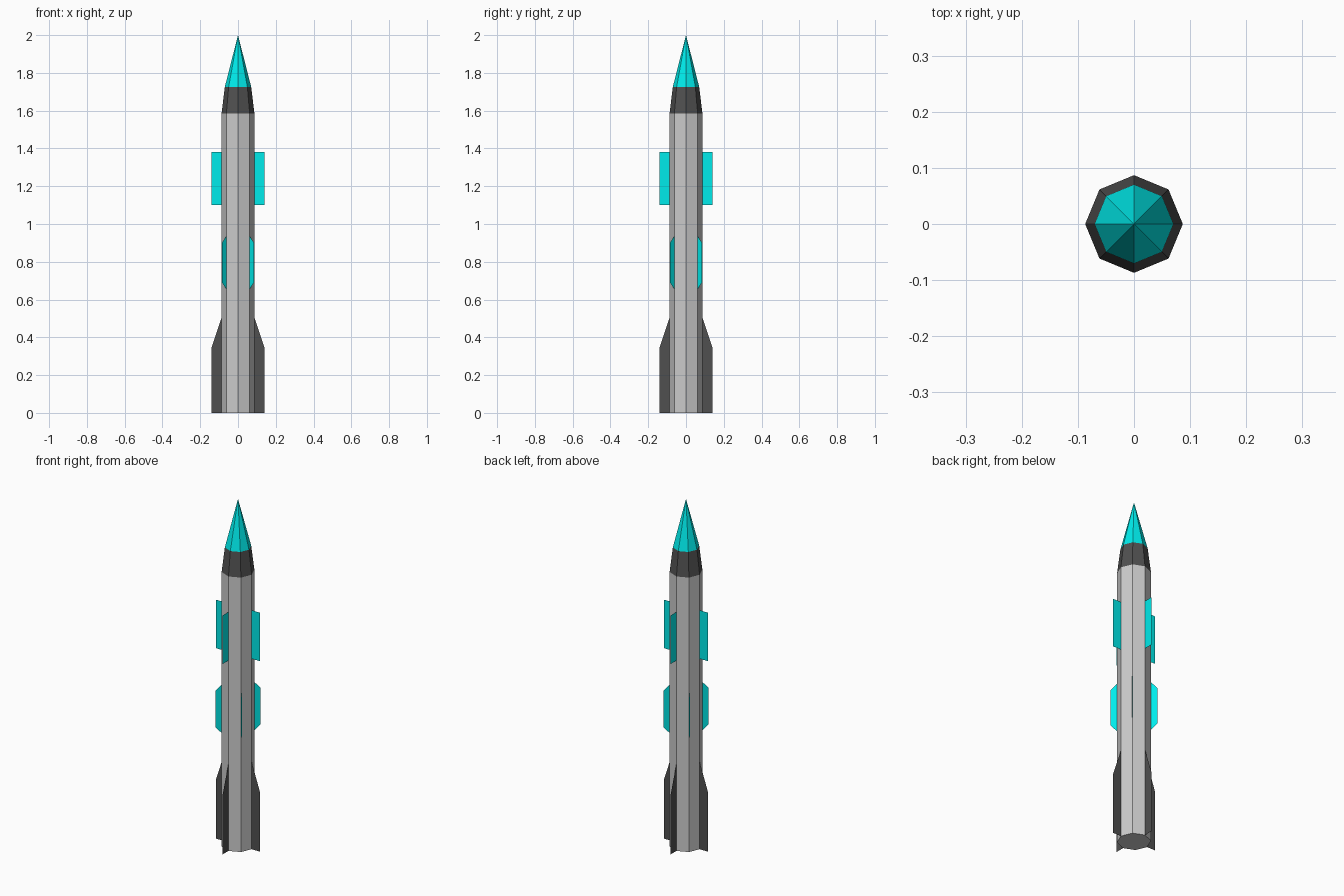
import bpy, bmesh
from math import cos, sin, pi, radians

if "Cube" in bpy.data.objects:
    bpy.data.objects.remove(bpy.data.objects["Cube"])

SIDES = 8
R = 0.087


def material(name, color):
    m = bpy.data.materials.new(name)
    m.diffuse_color = (*color, 1)
    m.use_nodes = True
    m.node_tree.nodes["Principled BSDF"].inputs["Base Color"].default_value = m.diffuse_color
    return m


cyan = material("cyan_paint", (0.0, 0.83, 0.83))
dark = material("dark_paint", (0.08, 0.08, 0.08))


def finish(name, bm, mat):
    mesh = bpy.data.meshes.new(name)
    bm.to_mesh(mesh)
    bm.free()
    ob = bpy.data.objects.new(name, mesh)
    bpy.context.collection.objects.link(ob)
    if mat:
        mesh.materials.append(mat)


def section(name, z0, r0, z1, r1, mat=None, base=False):
    """Eight-sided tapered shell; a zero top radius gives a point."""
    bm = bmesh.new()
    angles = [2 * pi * i / SIDES for i in range(SIDES)]
    low = [bm.verts.new((r0 * cos(a), r0 * sin(a), z0)) for a in angles]
    if r1:
        top = [bm.verts.new((r1 * cos(a), r1 * sin(a), z1)) for a in angles]
    else:
        tip = bm.verts.new((0, 0, z1))
    for i in range(SIDES):
        j = (i + 1) % SIDES
        bm.faces.new((low[i], low[j], top[j], top[i]) if r1 else (low[i], low[j], tip))
    if base:
        bm.faces.new(low[::-1])
    finish(name, bm, mat)


def fins(name, profile, mat, start=0):
    """Four thin sheet fins from one (radius, z) profile."""
    for k in range(4):
        a = radians(start + 90 * k)
        bm = bmesh.new()
        bm.faces.new([bm.verts.new((r * cos(a), r * sin(a), z)) for r, z in profile])
        finish(f"{name}_{k + 1}", bm, mat)


# Body, collar and nose
section("body", 0, R, 1.585, R, base=True)
section("collar", 1.585, R, 1.725, 0.07, dark)
section("nose_cone", 1.725, 0.07, 2.0, 0, cyan)

# Fin rows: tail and upper on the axes, middle on the diagonals
fins("tail_fin", [(R, 0), (0.14, 0), (0.14, 0.345), (R, 0.505)], dark)
fins("middle_fin", [(R, 0.655), (0.12, 0.69), (0.12, 0.9), (R, 0.935)], cyan, 45)
fins("upper_fin", [(R, 1.1), (0.14, 1.1), (0.14, 1.38), (R, 1.38)], cyan)
